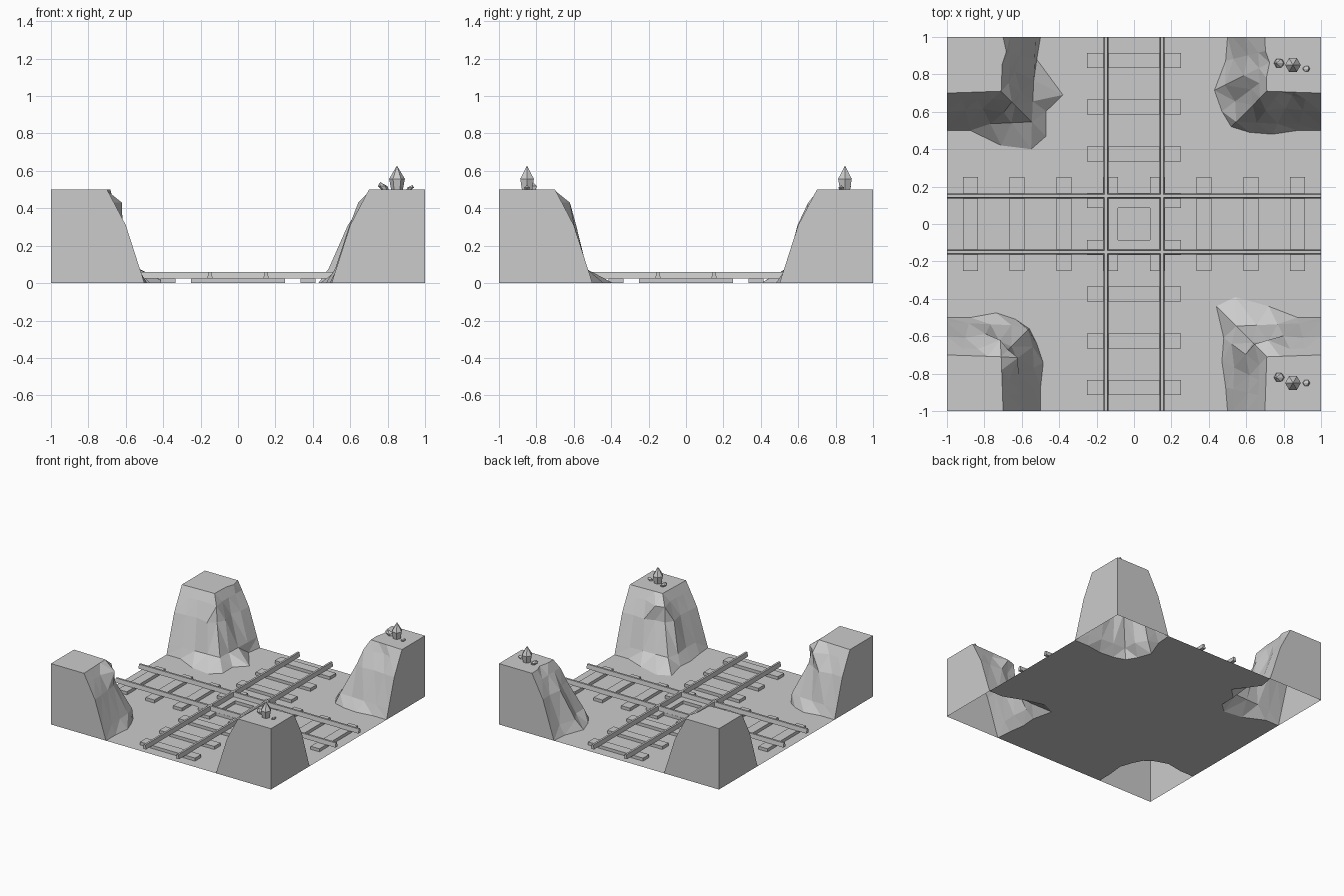
import bpy
import bmesh
import math
from mathutils import Vector, Matrix

cube = bpy.data.objects.get("Cube")
if cube:
    bpy.data.objects.remove(cube, do_unlink=True)

stone = bpy.data.materials.new("plain grey")
stone.use_nodes = True
GREY = (0.6, 0.6, 0.6, 1)
stone.diffuse_color = GREY
stone.node_tree.nodes["Principled BSDF"].inputs["Base Color"].default_value = GREY


def finish(bm, name, recalc=True):
    if recalc:
        bmesh.ops.recalc_face_normals(bm, faces=bm.faces[:])
    mesh = bpy.data.meshes.new(name)
    bm.to_mesh(mesh)
    bm.free()
    mesh.materials.append(stone)
    obj = bpy.data.objects.new(name, mesh)
    bpy.context.collection.objects.link(obj)
    return obj


# Unit square path around a corner, from the y edge to the x edge
QUARTERS = [0, 0.25, 0.5, 0.75, 1]
PATH = [(1, q) for q in QUARTERS] + [(q, 1) for q in reversed(QUARTERS[:-1])]

# Cliff rows: height, reach at the straight ends, pull-in at the bend
ROWS = [(0.08, 0.474, 0.02), (0.31, 0.4, 0.035), (0.43, 0.337, 0.01), (0.5, 0.3, 0.01)]

# Per corner: side signs, foot reach along the path, (row, column, push) bumps
CORNERS = {
    "back_left": (1, 1, [.5, .51, .57, .53, .48, .51, .52, .5, .5],
                  [(0, 2, .05), (1, 2, .03), (1, 5, .02), (2, 6, -.02), (3, 2, -.02)]),
    "back_right": (-1, 1, [.5, .48, .62, .53, .53, .6, .58, .5, .5],
                   [(1, 3, .02), (1, 5, .03), (2, 4, .02), (3, 1, .02), (1, 2, -.02)]),
    "front_right": (-1, -1, [.5, .5, .515, .48, .44, .49, .525, .5, .5],
                    [(0, 4, -.02), (1, 6, .03), (2, 3, .05), (2, 5, .05), (1, 4, -.02)]),
    "front_left": (1, -1, [.5, .51, .53, .52, .56, .61, .56, .5, .5],
                   [(0, 3, .02), (1, 3, .03), (2, 5, .05), (2, 4, .03), (1, 6, .02)]),
}


def corner_point(sx, sy, step, reach, z):
    return Vector((sx * (1 - step[0] * reach), sy * (1 - step[1] * reach), z))


# Four open-bottomed cliffs with flat outer walls and plateaus
feet = {}
for name, (sx, sy, foot, bumps) in CORNERS.items():
    reaches = [foot]
    for height, reach, pull in ROWS:
        reaches.append([reach - pull * min(p) for p in PATH])
    for row, column, push in bumps:
        reaches[row + 1][column] += push
    heights = [0] + [r[0] for r in ROWS]
    bm = bmesh.new()
    grid = [[bm.verts.new(corner_point(sx, sy, p, s, z)) for p, s in zip(PATH, line)]
            for z, line in zip(heights, reaches)]
    feet[name] = [v.co.copy() for v in grid[0]]
    for low, high in zip(grid, grid[1:]):
        for i in range(len(PATH) - 1):
            bmesh.ops.triangulate(bm, faces=[bm.faces.new((low[i], low[i + 1], high[i + 1], high[i]))])
    base = bm.verts.new((sx, sy, 0))
    peak = bm.verts.new((sx, sy, heights[-1]))
    bm.faces.new(grid[-1] + [peak])
    for end in (0, -1):
        bm.faces.new([line[end] for line in grid] + [peak, base])
    finish(bm, name + "_cliff")

# Ground sheet that stops at the foot of each cliff
bm = bmesh.new()
outline = (feet["back_left"] + feet["front_left"][::-1]
           + feet["front_right"] + feet["back_right"][::-1])
ground = bm.faces.new([bm.verts.new(p) for p in outline])
ground.normal_update()
if ground.normal.z < 0:
    ground.normal_flip()
bmesh.ops.triangulate(bm, faces=[ground])
finish(bm, "ground", recalc=False)


def add_box(bm, centre, size):
    matrix = Matrix.Translation(centre) @ Matrix.Diagonal((*size, 1))
    bmesh.ops.create_cube(bm, size=1, matrix=matrix)


def add_rail(bm, offset):
    # Tapered bar along y
    profile = [(-.014, .025), (.014, .025), (.008, .06), (-.008, .06)]
    ends = [[bm.verts.new((offset + x, y, z)) for x, z in profile] for y in (-1, 1)]
    for end in ends:
        bm.faces.new(end)
    for i in range(4):
        j = (i + 1) % 4
        bm.faces.new((ends[0][i], ends[0][j], ends[1][j], ends[1][i]))


# Two crossing tracks
for track, angle in (("lengthwise", 0), ("crosswise", math.pi / 2)):
    ties, rails = bmesh.new(), bmesh.new()
    for i in range(8):
        add_box(ties, (0, -0.875 + i * 0.25, 0.0125), (0.5, 0.08, 0.025))
    for side in (-1, 1):
        add_rail(rails, side * 0.15)
    for bm, part in ((ties, "ties"), (rails, "rails")):
        bmesh.ops.rotate(bm, verts=bm.verts[:], matrix=Matrix.Rotation(angle, 3, "Z"))
        finish(bm, track + "_" + part)


def add_spike(name, x, y, radius, height, lean):
    # Six-sided shoot: narrow foot, wide shoulder, pointed tip
    bm = bmesh.new()
    rings = []
    for scale, z in ((0.75, 0), (1, 0.45)):
        rings.append([bm.verts.new((x + lean * z + radius * scale * math.cos(k * math.pi / 3),
                                    y + radius * scale * math.sin(k * math.pi / 3),
                                    0.5 + height * z)) for k in range(6)])
    tip = bm.verts.new((x + lean, y, 0.5 + height))
    bm.faces.new(rings[0])
    for k in range(6):
        j = (k + 1) % 6
        bm.faces.new((rings[0][k], rings[0][j], rings[1][j], rings[1][k]))
        bm.faces.new((rings[1][k], rings[1][j], tip))
    finish(bm, name)


# Plants on the two left plateaus
for label, side, small_y, far_y in (("back", 1, 0.86, 0.83), ("front", -1, 0.82, 0.85)):
    add_spike(label + "_tall_plant", 0.85, side * 0.85, 0.042, 0.128, 0)
    add_spike(label + "_small_plant", 0.785, side * small_y, 0.026, 0.04, -0.025)
    add_spike(label + "_tiny_plant", 0.915, side * far_y, 0.018, 0.024, 0.018)
